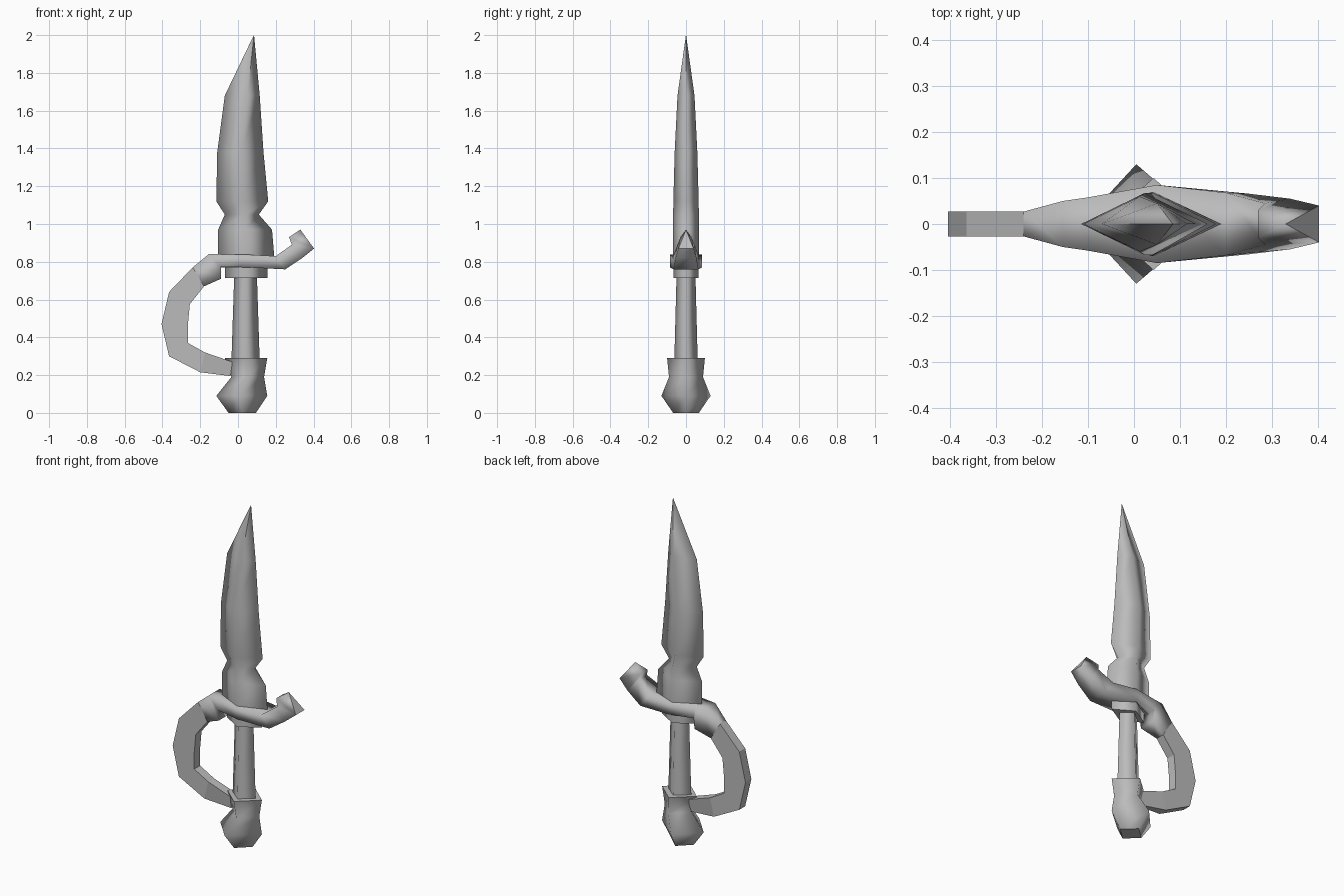
import bpy
import bmesh

cube = bpy.data.objects.get("Cube")
if cube:
    bpy.data.objects.remove(cube)

steel = bpy.data.materials.new("steel_grey")
steel.use_nodes = True
GREY = (0.5, 0.5, 0.5, 1)
steel.diffuse_color = GREY
steel.node_tree.nodes["Principled BSDF"].inputs["Base Color"].default_value = GREY


def loft(name, rings, smooth=True):
    """Skin a list of four-point rings and close both ends with flat caps."""
    bm = bmesh.new()
    loops = [[bm.verts.new(p) for p in ring] for ring in rings]
    for a, b in zip(loops, loops[1:]):
        for i in range(4):
            j = (i + 1) % 4
            bm.faces.new((a[i], a[j], b[j], b[i])).smooth = smooth
    bm.faces.new(loops[0][::-1])
    bm.faces.new(loops[-1])
    bmesh.ops.remove_doubles(bm, verts=bm.verts, dist=0.0005)
    bmesh.ops.recalc_face_normals(bm, faces=bm.faces)
    mesh = bpy.data.meshes.new(name)
    bm.to_mesh(mesh)
    bm.free()
    mesh.materials.append(steel)
    obj = bpy.data.objects.new(name, mesh)
    bpy.context.collection.objects.link(obj)
    return obj


def diamond(z, left, right, depth, ridge=None):
    """Horizontal diamond section."""
    mid = (left + right) / 2 if ridge is None else ridge
    return [(left, 0, z), (mid, -depth, z), (right, 0, z), (mid, depth, z)]


def strip(upper, lower, w_up, w_low):
    """Cross-section of a band running in the XZ plane."""
    (ux, uz), (lx, lz) = upper, lower
    return [(ux, -w_up, uz), (lx, -w_low, lz), (lx, w_low, lz), (ux, w_up, uz)]


# Blade with notches above its base
loft("blade", [diamond(*s) for s in (
    (0.77, -0.105, 0.19, 0.07),
    (0.85, -0.105, 0.19, 0.07),
    (0.97, -0.105, 0.18, 0.07),
    (1.05, -0.07, 0.11, 0.068, 0.04),
    (1.12, -0.115, 0.16, 0.067),
    (1.38, -0.11, 0.135, 0.06),
    (1.68, -0.07, 0.115, 0.045, 0.05),
    (2.0, 0.084, 0.085, 0.0005))])

# Collar, grip and pommel
loft("collar", [diamond(0.715, -0.07, 0.155, 0.067),
                diamond(0.79, -0.07, 0.155, 0.067)])
loft("grip", [diamond(0.27, -0.035, 0.115, 0.062),
              diamond(0.73, -0.02, 0.1, 0.05)])
loft("pommel", [diamond(*s) for s in (
    (0.0, -0.05, 0.095, 0.068),
    (0.09, -0.115, 0.155, 0.13, 0.005),
    (0.19, -0.035, 0.138, 0.09),
    (0.29, -0.07, 0.155, 0.1))])

# Crossguard: upturned on the left, angled down on the right
loft("crossguard", [strip(*s) for s in (
    ((-0.24, 0.77), (-0.18, 0.67), 0.027, 0.027),
    ((-0.155, 0.84), (-0.09, 0.71), 0.05, 0.05),
    ((-0.1, 0.84), (-0.09, 0.775), 0.058, 0.058),
    ((0.05, 0.838), (0.05, 0.77), 0.085, 0.085),
    ((0.2, 0.83), (0.25, 0.76), 0.068, 0.066),
    ((0.285, 0.89), (0.34, 0.82), 0.045, 0.055),
    ((0.27, 0.93), (0.403, 0.87), 0.03, 0.04),
    ((0.33, 0.97), (0.403, 0.87), 0.0, 0.04))])

# Faceted knuckle guard
loft("knuckle_guard", [strip(*s, 0.027, 0.027) for s in (
    ((-0.24, 0.77), (-0.18, 0.67)),
    ((-0.365, 0.64), (-0.255, 0.575)),
    ((-0.405, 0.47), (-0.265, 0.47)),
    ((-0.365, 0.3), (-0.265, 0.37)),
    ((-0.2, 0.215), (-0.175, 0.32)))]
    + [strip((-0.04, 0.195), (-0.03, 0.27), 0.008, 0.027)], smooth=False)
